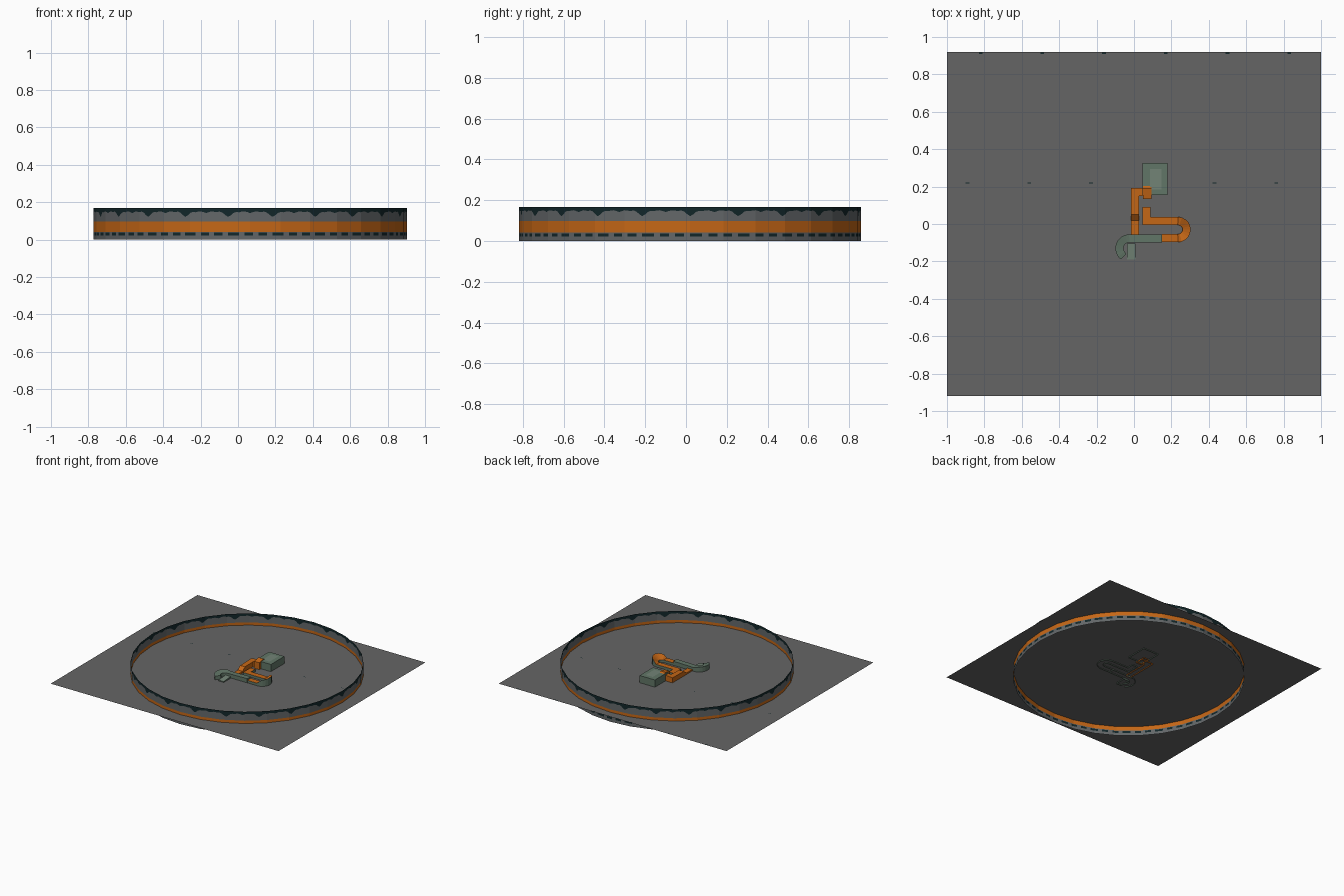
import bpy, bmesh, math
from mathutils import Vector

if "Cube" in bpy.data.objects:
    bpy.data.objects.remove(bpy.data.objects["Cube"])


def mat(name, rgb):
    m = bpy.data.materials.new(name)
    m.diffuse_color = (*rgb, 1)
    m.use_nodes = True
    m.node_tree.nodes["Principled BSDF"].inputs["Base Color"].default_value = m.diffuse_color
    return m


FLOOR = mat("floor grey", (0.13, 0.13, 0.13))
WALL = mat("wall grey", (0.125, 0.135, 0.14))
ORANGE = mat("orange", (0.56, 0.135, 0.008))
TEAL = mat("dark teal", (0.006, 0.02, 0.023))
GREEN = mat("grey green", (0.12, 0.18, 0.135))
PALE = mat("pale green", (0.17, 0.23, 0.18))
FLOOR_Z, SKIRT_Z = 0.075, 0.067


def build(name, verts, faces, mats, idx):
    me = bpy.data.meshes.new(name)
    me.from_pydata(verts, [], faces)
    for m in mats:
        me.materials.append(m)
    for p, i in zip(me.polygons, idx):
        p.material_index = i
    ob = bpy.data.objects.new(name, me)
    bpy.context.collection.objects.link(ob)
    return ob


def plate(name, x0, x1, y0, y1, z, m):
    return build(name, [(x0, y0, z), (x1, y0, z), (x1, y1, z), (x0, y1, z)],
                 [(0, 1, 2, 3)], [m], [0])


# floor sheet with its rows of tiny dark marks
plate("floor", -1, 1, -0.92, 0.92, FLOOR_Z, FLOOR)
for y, start in ((0.22, -0.89), (0.913, -0.82)):
    for k in range(6):
        x = start + 0.33 * k
        plate("floor_mark", x - 0.01, x + 0.01, y - 0.003, y + 0.003, FLOOR_Z + 0.001, TEAL)


# round boundary wall: 32 flat sides, 22 drips along the top, painted bands
def boundary_wall():
    sides, per = 32, 11
    n = sides * per
    cx, cy, r = 0.065, 0.02, 0.838
    drip = [.122, .130, .143, .148, .146, .150, .151, .147,
            .142, .147, .151, .149, .147, .150, .145, .132]
    dash = {0, 1, 2, 3, 6, 7, 8, 11, 12, 13}
    verts, faces, idx = [], [], []

    def corner(k):
        a = 2 * math.pi * k / sides
        return Vector((cx + r * math.cos(a), cy + r * math.sin(a), 0))

    for i in range(n):
        p = corner(i // per).lerp(corner(i // per + 1), (i % per) / per)
        for z in (0, .022, .038, .042, .097, drip[i % 16], .168):
            verts.append((p.x, p.y, z))
    for i in range(n):
        j = (i + 1) % n
        bands = (0, 2 if i % 16 in dash else 0, 0, 1, 0, 2)
        for b, m in enumerate(bands):
            faces.append((i * 7 + b, j * 7 + b, j * 7 + b + 1, i * 7 + b + 1))
            idx.append(m)
    build("boundary_wall", verts, faces, [WALL, ORANGE, TEAL], idx)


boundary_wall()


# track piece: top ribbon along a path of (x, y, left z, right z), skirts to below the floor
def track(name, path, width, top, side):
    verts, faces, idx = [], [], []
    pts = [Vector(p[:2]) for p in path]
    last = len(pts) - 1
    for i, (p, c) in enumerate(zip(path, pts)):
        d0 = (c - pts[i - 1]).normalized() if i else (pts[1] - c).normalized()
        d1 = (pts[i + 1] - c).normalized() if i < last else d0
        n0, n1 = Vector((-d0.y, d0.x)), Vector((-d1.y, d1.x))
        nm = (n0 + n1).normalized()
        off = nm * (width / 2 / nm.dot(n0))
        l, r = c + off, c - off
        verts += [(l.x, l.y, SKIRT_Z), (l.x, l.y, p[2]), (r.x, r.y, p[3]), (r.x, r.y, SKIRT_Z)]
    for i in range(last):
        a, b = i * 4, i * 4 + 4
        for k in range(3):
            faces.append((a + k, a + k + 1, b + k + 1, b + k))
            idx.append(0 if k == 1 else 1)
    for e in (0, last * 4):
        faces.append((e, e + 1, e + 2, e + 3))
        idx.append(1)
    build(name, verts, faces, [top, side], idx)


def arc(cx, cy, r, a0, a1, n, outer, inner, outer_left=True):
    out = []
    for i in range(n + 1):
        t = i / n
        a = math.radians(a0 + (a1 - a0) * t)
        zo = inner + (outer - inner) * math.sin(math.pi * t) ** 0.5 if 0 < t < 1 else inner
        z = (zo, inner) if outer_left else (inner, zo)
        out.append((cx + r * math.cos(a), cy + r * math.sin(a), *z))
    return out


# orange track running from the box down the left side
track("left_track", [(0.09, 0.172, .125, .125), (0.005, 0.172, .115, .115),
                     (0.005, 0.05, .112, .112), (0.005, 0.02, .088, .088),
                     (0.005, -0.06, .086, .086)][::1], 0.042, ORANGE, ORANGE)
# raised connector beside the box
track("box_connector", [(0.07, 0.22, .12, .12), (0.07, 0.19, .14, .14),
                        (0.07, 0.135, .13, .13)], 0.045, ORANGE, ORANGE)
# orange hook with a banked outer edge
track("hook_track", [(0.068, 0.09, .095, .095), (0.068, 0.016, .095, .095)]
      + arc(0.235, -0.03, 0.046, 90, -90, 10, .132, .095)
      + [(0.15, -0.076, .095, .095)], 0.043, ORANGE, GREEN)
# green straight and curl
track("curl_track", [(0.15, -0.077, .108, .108)]
      + arc(-0.025, -0.130, 0.053, 90, 235, 8, .115, .105, False), 0.043, GREEN, GREEN)
# pale tail plate inside the curl
track("curl_tail", [(-0.015, -0.105, .09, .09), (-0.015, -0.19, .082, .082)],
      0.045, PALE, GREEN)

# green box with a pale panel on top
track("box", [(0.1125, 0.325, .132, .132), (0.1125, 0.155, .132, .132)], 0.135, GREEN, GREEN)
plate("box_panel", 0.085, 0.147, 0.185, 0.295, 0.134, PALE)
